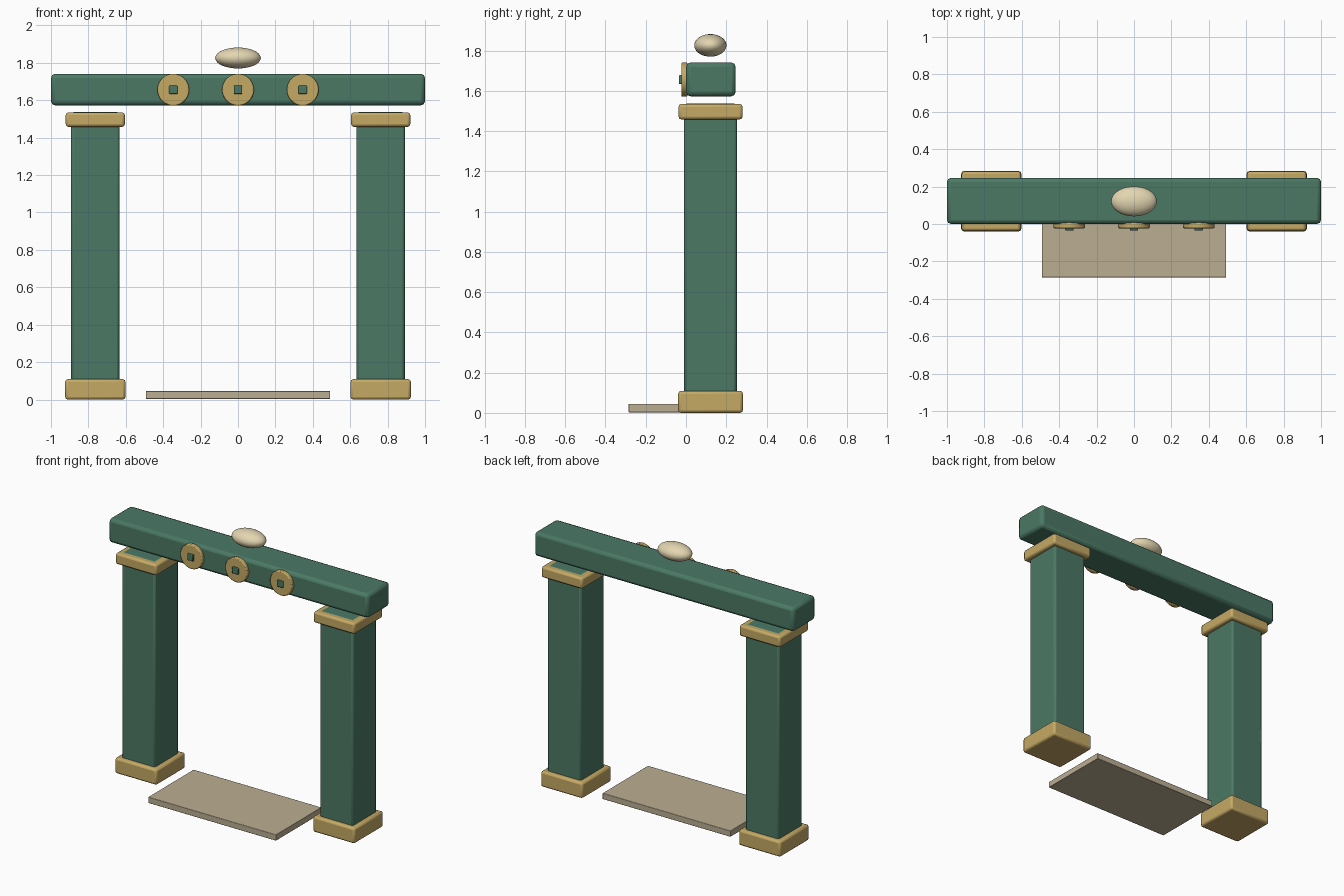
import bpy
from math import radians

if "Cube" in bpy.data.objects:
    bpy.data.objects.remove(bpy.data.objects["Cube"])

def mat(name, r, g, b):
    m = bpy.data.materials.new(name)
    m.diffuse_color = (r, g, b, 1)
    m.use_nodes = True
    m.node_tree.nodes["Principled BSDF"].inputs["Base Color"].default_value = m.diffuse_color
    return m

GREEN = mat("green_paint", 0.07, 0.19, 0.13)
GOLD = mat("gold", 0.56, 0.40, 0.13)
CREAM = mat("cream", 0.77, 0.67, 0.44)
STONE = mat("stone", 0.50, 0.43, 0.29)

def finish(name, m, bevel=0, segments=2):
    o = bpy.context.object
    o.name = name
    o.data.materials.append(m)
    bpy.ops.object.transform_apply(location=False, rotation=True, scale=True)
    if bevel:
        b = o.modifiers.new("bevel", 'BEVEL')
        b.width, b.segments = bevel, segments
        b.limit_method = 'ANGLE'
    bpy.ops.object.shade_smooth_by_angle(angle=radians(35))
    return o

def box(name, m, x, y, z, bevel=0):
    """Box from (min, max) ranges."""
    rng = (x, y, z)
    bpy.ops.mesh.primitive_cube_add(size=1, location=[(a + b) / 2 for a, b in rng])
    bpy.context.object.scale = [b - a for a, b in rng]
    return finish(name, m, bevel)

def around(c, w):
    return (c - w / 2, c + w / 2)

# Posts with base and capital blocks
Y = 0.122
for side, s in (("left", -1), ("right", 1)):
    x = s * 0.763
    box(side + "_post", GREEN, around(x, 0.258), around(Y, 0.262), (0.001, 1.537), 0.014)
    box(side + "_base", GOLD, around(x, 0.322), around(Y, 0.322), (0, 0.109), 0.014)
    box(side + "_capital", GOLD, around(x, 0.316), around(Y, 0.318), (1.458, 1.535), 0.014)

# Lintel beam
box("lintel", GREEN, (-1, 1), (0, 0.247), (1.573, 1.741), 0.022)

# Threshold slab
box("threshold", STONE, (-0.493, 0.493), (-0.286, 0.215), (0.003, 0.045), 0.003)

# Round medallions with square pegs on the front of the lintel
for i, x in enumerate((-0.346, 0, 0.346)):
    bpy.ops.mesh.primitive_cylinder_add(vertices=48, radius=0.085, depth=0.03,
                                        location=(x, -0.008, 1.656),
                                        rotation=(radians(90), 0, 0))
    finish(f"medallion_{i + 1}", GOLD, 0.006)
    box(f"medallion_peg_{i + 1}", GREEN, around(x, 0.045), (-0.035, 0), around(1.656, 0.045), 0.004)

# Oval finial hovering above the lintel
bpy.ops.mesh.primitive_uv_sphere_add(segments=40, ring_count=20, location=(0, 0.121, 1.826))
bpy.context.object.scale = (0.122, 0.08, 0.056)
finish("finial", CREAM)
